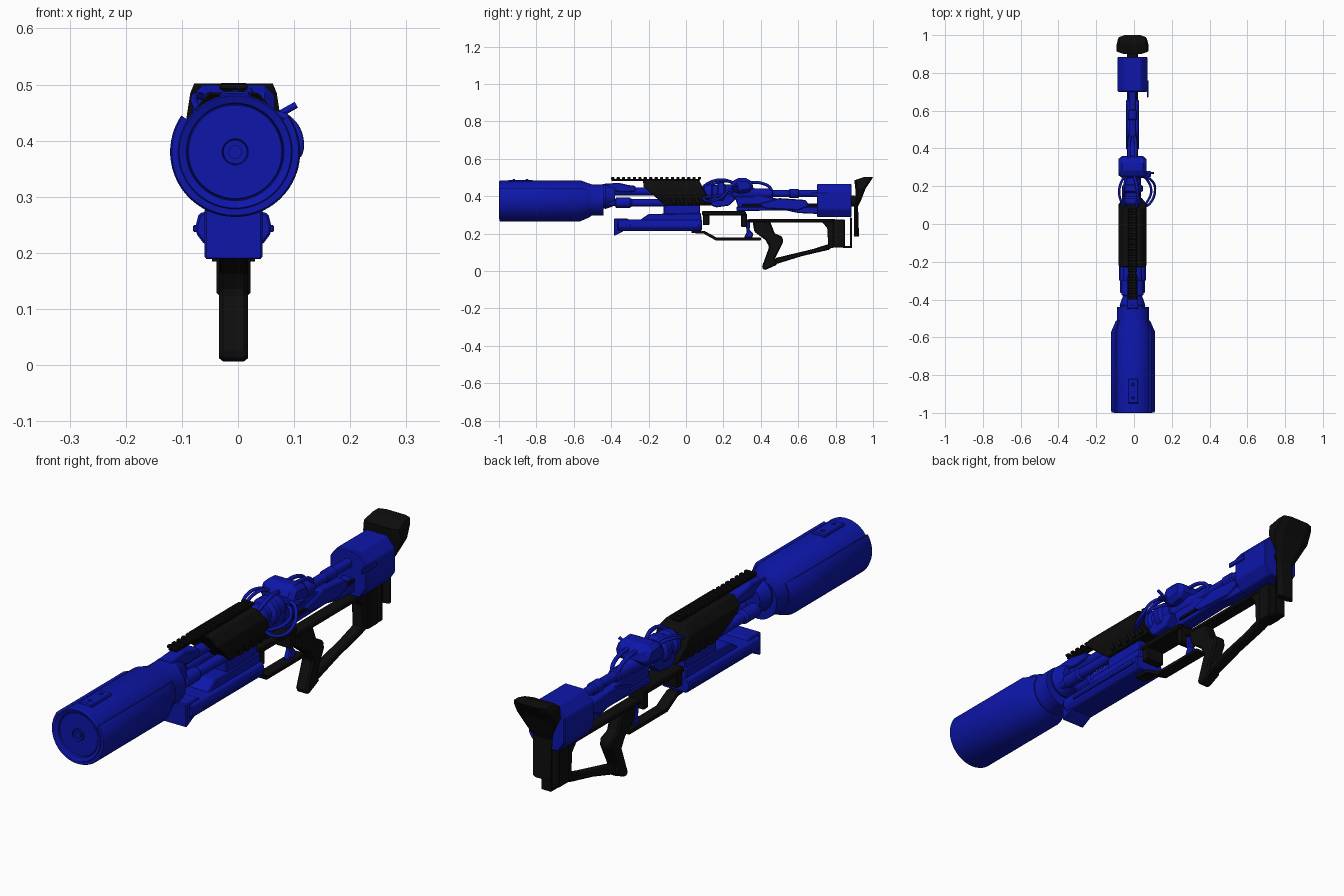
import bpy, bmesh, math
from mathutils import Vector

X0 = -0.008  # centre line of the body


def material(name, rgb):
    m = bpy.data.materials.new(name)
    m.diffuse_color = (*rgb, 1)
    return m


BLUE = material("blue_paint", (0.004, 0.008, 0.40))
BLACK = material("black_polymer", (0.004, 0.004, 0.004))


def finish(name, bm, mat, bevel=0, smooth=False):
    bmesh.ops.recalc_face_normals(bm, faces=bm.faces)
    me = bpy.data.meshes.new(name)
    bm.to_mesh(me)
    bm.free()
    ob = bpy.data.objects.new(name, me)
    bpy.context.collection.objects.link(ob)
    me.materials.append(mat)
    if bevel:
        b = ob.modifiers.new("bevel", "BEVEL")
        b.width, b.segments, b.limit_method = bevel, 1, "ANGLE"
    if smooth:
        bpy.ops.object.select_all(action="DESELECT")
        ob.select_set(True)
        bpy.context.view_layer.objects.active = ob
        bpy.ops.object.shade_smooth_by_angle(angle=math.radians(30))
    return ob


def loft(name, rings, mat, bevel=0, smooth=False):
    """Skin between rings of 3D points, capped at both ends."""
    bm = bmesh.new()
    vs = [[bm.verts.new(p) for p in r] for r in rings]
    n = len(rings[0])
    for a, b in zip(vs, vs[1:]):
        for i in range(n):
            bm.faces.new((a[i], a[(i + 1) % n], b[(i + 1) % n], b[i]))
    bm.faces.new(vs[0])
    bm.faces.new(vs[-1])
    return finish(name, bm, mat, bevel, smooth)


def plate(name, yz, half, mat, x=X0, bevel=0.004):
    """Side profile in y,z with a thickness across x."""
    return loft(name, [[(x + s * half, y, z) for y, z in yz] for s in (-1, 1)], mat, bevel)


def box(name, y0, y1, z0, z1, half, mat, x=X0, bevel=0.004):
    return plate(name, [(y0, z0), (y1, z0), (y1, z1), (y0, z1)], half, mat, x, bevel)


def sym(half):
    """Full x,z outline from its right half."""
    return [(X0 + x, z) for x, z in half] + [(X0 - x, z) for x, z in reversed(half)]


def body(name, half, y0, y1, mat, bevel=0.004):
    """Cross-section in x,z pushed along y."""
    return loft(name, [[(x, y, z) for x, z in sym(half)] for y in (y0, y1)], mat, bevel)


def turned(name, prof, z, mat, x=X0, n=48):
    """Lathe of (y, radius) pairs around the y axis."""
    return loft(name, [[(x + r * math.cos(2 * math.pi * i / n), y, z + r * math.sin(2 * math.pi * i / n))
                        for i in range(n)] for y, r in prof], mat, 0, True)


def hose(name, pts, r, mat):
    cu = bpy.data.curves.new(name, "CURVE")
    cu.dimensions, cu.bevel_depth, cu.bevel_resolution, cu.use_fill_caps = "3D", r, 2, True
    sp = cu.splines.new("BEZIER")
    sp.bezier_points.add(len(pts) - 1)
    for b, p in zip(sp.bezier_points, pts):
        b.co = Vector(p)
        b.handle_left_type = b.handle_right_type = "AUTO"
    cu.materials.append(mat)
    ob = bpy.data.objects.new(name, cu)
    bpy.context.collection.objects.link(ob)
    bpy.ops.object.select_all(action="DESELECT")
    ob.select_set(True)
    bpy.context.view_layer.objects.active = ob
    bpy.ops.object.convert(target="MESH")


# Large muzzle canister: core, wrap-around shell, face plate rings and hub
CX, CZ = -0.005, 0.38
turned("muzzle_core", [(-0.99, 0.012), (-0.99, 0.021), (-0.997, 0.023), (-0.997, 0.024), (-0.99, 0.024),
       (-0.99, 0.083), (-0.985, 0.085), (-0.995, 0.087), (-1, 0.1), (-0.995, 0.103), (-0.56, 0.103),
       (-0.505, 0.084), (-0.44, 0.084), (-0.44, 0.06)], CZ, BLUE, CX, 64)
turned("muzzle_hub", [(-0.996, 0.009), (-0.996, 0.012), (-0.985, 0.012)], CZ, BLUE, CX, 24)
angs = [math.radians(146 + 248 * i / 40) for i in range(41)]


def shell_ring(y, r_out, r_in):
    return [(CX + r * math.cos(a), y, CZ + r * math.sin(a))
            for r, seq in ((r_out, angs), (r_in, angs[::-1])) for a in seq]


loft("muzzle_shell", [shell_ring(-0.997, 0.113, 0.1), shell_ring(-0.99, 0.116, 0.1),
     shell_ring(-0.57, 0.116, 0.1), shell_ring(-0.51, 0.09, 0.08)], BLUE, 0, True)
box("muzzle_top_plate", -0.95, -0.82, 0.475, 0.488, 0.028, BLUE, CX)
for i, y in enumerate((-0.92, -0.85)):
    box(f"plate_screw_{i}", y - 0.007, y + 0.007, 0.485, 0.491, 0.007, BLUE, CX, 0.002)

# Neck and barrels joining canister to the handguard
turned("neck_collar", [(-0.45, 0.062), (-0.43, 0.068), (-0.40, 0.058), (-0.38, 0.05)], 0.40, BLUE, X0, 32)
plate("upper_barrel", [(-0.45, 0.465), (-0.36, 0.472), (-0.31, 0.46), (-0.27, 0.455), (-0.27, 0.425),
      (-0.34, 0.42), (-0.45, 0.44)], 0.03, BLUE)
for s in (-1, 1):
    turned(f"lower_barrel_{s}", [(-0.44, 0.018), (-0.38, 0.018), (-0.375, 0.027), (-0.3, 0.027),
           (-0.29, 0.02), (-0.1, 0.02)], 0.365, BLUE, X0 + s * 0.03, 20)
turned("centre_barrel", [(-0.40, 0.022), (-0.15, 0.022)], 0.425, BLUE, X0, 20)

# Black handguard with slanted ends, side ribs, and top rail
half = [(0.045, 0.486), (0.073, 0.45), (0.073, 0.41), (0.052, 0.35)]
front, rear = [-0.23, -0.23, -0.18, -0.11], [0.07, 0.085, 0.11, 0.14]
loft("handguard", [[(x, y, z) for (x, z), y in zip(sym(half), ys + ys[::-1])] for ys in (front, rear)],
     BLACK, 0.004)
for s in (-1, 1):
    for i in range(5):
        y = -0.09 + i * 0.042
        plate(f"handguard_rib_{s}_{i}", [(y, 0.405), (y + 0.022, 0.405), (y + 0.042, 0.358), (y + 0.02, 0.358)],
              0.005, BLACK, X0 + s * 0.062, 0.002)
box("rail_base", -0.40, 0.075, 0.482, 0.493, 0.02, BLACK)
for i in range(17):
    box(f"rail_tooth_{i}", -0.40 + i * 0.029, -0.383 + i * 0.029, 0.49, 0.503, 0.025, BLACK, X0, 0.003)

# Blue lower fore-end with flared front lip and stepped top
lower = [(0.045, 0.275), (0.062, 0.27), (0.067, 0.25), (0.067, 0.235), (0.052, 0.215)]
body("fore_end", lower, -0.365, 0.085, BLUE)
plate("fore_end_lip", [(-0.385, 0.28), (-0.31, 0.28), (-0.28, 0.255), (-0.34, 0.21), (-0.385, 0.187)], 0.052, BLUE)
plate("fore_end_step", [(-0.25, 0.27), (-0.2, 0.305), (0.08, 0.31), (0.085, 0.25)], 0.05, BLUE)
box("fore_end_riser", -0.12, 0.075, 0.30, 0.355, 0.042, BLUE)
for s in (-1, 1):
    box(f"fore_end_side_strip_{s}", -0.3, 0.07, 0.237, 0.25, 0.004, BLUE, X0 + s * 0.068, 0.002)

# Black magazine bracket and trigger guard strip
box("bracket_top", 0.085, 0.32, 0.298, 0.32, 0.045, BLACK)
box("bracket_front", 0.09, 0.125, 0.245, 0.31, 0.04, BLACK)
box("bracket_rear", 0.295, 0.325, 0.235, 0.31, 0.035, BLACK)
plate("trigger_guard", [(0.03, 0.217), (0.10, 0.214), (0.165, 0.178), (0.40, 0.178), (0.40, 0.163),
      (0.16, 0.163), (0.095, 0.2), (0.03, 0.203)], 0.024, BLACK, X0, 0.002)
plate("trigger", [(0.315, 0.275), (0.345, 0.275), (0.34, 0.22), (0.36, 0.2), (0.355, 0.178), (0.31, 0.178),
      (0.325, 0.21)], 0.012, BLUE)

# Open grip frame: top bar, pistol grip, bottom bar, rear post
G = 0.026
box("grip_top_bar", 0.33, 0.80, 0.26, 0.278, G, BLACK)
plate("pistol_grip", [(0.355, 0.27), (0.365, 0.21), (0.425, 0.165), (0.445, 0.13), (0.405, 0.02), (0.42, 0.004),
      (0.49, 0.035), (0.475, 0.065), (0.52, 0.155), (0.515, 0.185), (0.475, 0.2), (0.45, 0.265)], G, BLACK, X0, 0.007)
plate("grip_bottom_bar", [(0.475, 0.035), (0.62, 0.08), (0.77, 0.115), (0.765, 0.145), (0.68, 0.118),
      (0.48, 0.07)], 0.022, BLACK, X0, 0.005)
plate("grip_rear_post", [(0.74, 0.115), (0.79, 0.125), (0.79, 0.27), (0.72, 0.27), (0.755, 0.23), (0.76, 0.14)],
      0.024, BLACK)
box("rear_block", 0.785, 0.85, 0.125, 0.275, 0.03, BLACK)
box("rear_loop_bottom", 0.84, 0.887, 0.122, 0.134, 0.022, BLACK, X0, 0.002)
box("rear_loop_back", 0.876, 0.887, 0.122, 0.285, 0.022, BLACK, X0, 0.002)

# Chamfered rear housing, its fin, and the butt pad
body("rear_housing", [(0.045, 0.466), (0.079, 0.425), (0.079, 0.33), (0.05, 0.288)], 0.70, 0.885, BLUE)
box("housing_fin", 0.67, 0.76, 0.40, 0.42, 0.004, BLUE, 0.072, 0.002)
turned("butt_spacer", [(0.88, 0.03), (0.92, 0.03)], 0.375, BLACK, X0, 20)
levels = [(0.185, 0.038, 0.898, 0.925), (0.345, 0.042, 0.898, 0.92), (0.375, 0.055, 0.91, 0.935),
          (0.44, 0.084, 0.905, 0.96), (0.485, 0.077, 0.90, 0.99), (0.502, 0.07, 0.95, 1.0)]
loft("butt_pad", [[(X0 - w, b - 0.01, z), (X0 - w, a + 0.01, z), (X0 - w * 0.6, a, z), (X0 + w * 0.6, a, z),
     (X0 + w, a + 0.01, z), (X0 + w, b - 0.01, z), (X0 + w * 0.6, b, z), (X0 - w * 0.6, b, z)]
     for z, w, a, b in levels], BLACK)

# Middle receiver: tube, lower spine, stepped covers
turned("receiver_tube", [(0.10, 0.03), (0.36, 0.03), (0.37, 0.026), (0.46, 0.026), (0.465, 0.019), (0.55, 0.019),
       (0.555, 0.024), (0.60, 0.024), (0.605, 0.018), (0.72, 0.018)], 0.415, BLUE, X0, 24)
plate("receiver_spine", [(0.26, 0.40), (0.40, 0.405), (0.5, 0.385), (0.55, 0.365), (0.71, 0.36), (0.71, 0.335),
      (0.28, 0.335)], 0.022, BLUE)
plate("receiver_lower", [(0.27, 0.345), (0.71, 0.345), (0.71, 0.305), (0.60, 0.31), (0.53, 0.325), (0.27, 0.32)],
      0.028, BLUE)
plate("side_cover", [(0.39, 0.36), (0.50, 0.39), (0.64, 0.38), (0.66, 0.35), (0.60, 0.325), (0.42, 0.335)],
      0.034, BLUE)
box("spine_black_strip", 0.30, 0.71, 0.345, 0.358, 0.006, BLACK, 0.016, 0.002)

# Angular power block with the tilted coil drum in front of it
plate("power_block", [(0.235, 0.45), (0.265, 0.50), (0.34, 0.495), (0.365, 0.46), (0.355, 0.425), (0.27, 0.41)],
      0.073, BLUE, X0, 0.018)
turned("coil_drum", [(0.10, 0.04), (0.115, 0.05), (0.135, 0.05), (0.145, 0.04), (0.165, 0.04), (0.175, 0.055),
       (0.20, 0.055), (0.21, 0.042), (0.25, 0.042)], 0.42, BLUE, X0, 24)
plate("drum_cradle", [(0.09, 0.37), (0.16, 0.34), (0.23, 0.35), (0.27, 0.39), (0.20, 0.42)], 0.035, BLUE)
plate("charging_lever", [(0.25, 0.435), (0.28, 0.435), (0.28, 0.45), (0.25, 0.45)], 0.02, BLUE, 0.07)
hose("lever_handle", [(0.07, 0.27, 0.445), (0.104, 0.27, 0.464)], 0.006, BLUE)

# Hoses looping beside and above the drum
for i in range(2):
    d = i * 0.02
    hose(f"right_hose_{i}", [(0.035, 0.26, 0.45 - d), (0.088 - d, 0.235, 0.44 - d), (0.111 - d, 0.175, 0.385 + d),
         (0.085 - d, 0.11, 0.375 + d), (0.045, 0.085, 0.40)], 0.0065, BLUE)
    hose(f"left_hose_{i}", [(-0.035, 0.27, 0.46), (-0.068 + d, 0.22, 0.48), (-0.078 + d, 0.16, 0.47),
         (-0.05, 0.08, 0.43)], 0.0065, BLUE)
hose("top_hose", [(0.0, 0.26, 0.47), (0.015, 0.2, 0.487), (0.02, 0.13, 0.475), (0.01, 0.08, 0.44)], 0.008, BLUE)
for s in (-1, 1):
    hose(f"rear_hose_{s}", [(X0 + s * 0.018, 0.34, 0.475), (X0 + s * 0.018, 0.41, 0.468),
         (X0 + s * 0.015, 0.45, 0.445), (X0 + s * 0.01, 0.46, 0.42)], 0.008, BLUE)
